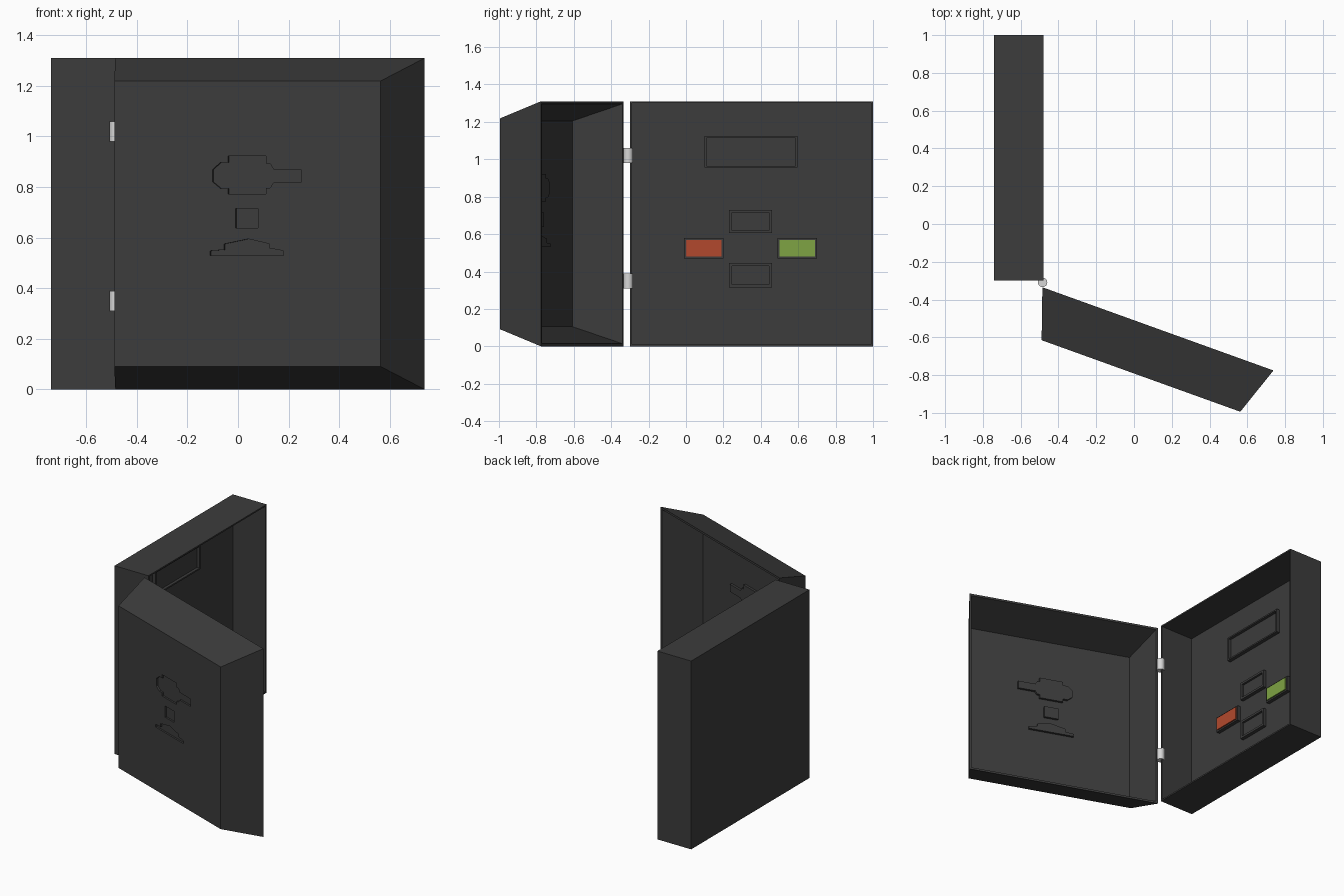
import bpy, bmesh, math
from mathutils import Vector

cube = bpy.data.objects.get("Cube")
if cube:
    bpy.data.objects.remove(cube, do_unlink=True)


def material(name, rgb, rough=0.6):
    m = bpy.data.materials.new(name)
    m.use_nodes = True
    m.diffuse_color = (*rgb, 1)
    bsdf = next(n for n in m.node_tree.nodes if n.type == 'BSDF_PRINCIPLED')
    bsdf.inputs["Base Color"].default_value = (*rgb, 1)
    bsdf.inputs["Roughness"].default_value = rough
    return m


DARK = material("charcoal", (0.045, 0.045, 0.045))
RED = material("button red", (0.45, 0.066, 0.026))
GREEN = material("button green", (0.21, 0.37, 0.057))
STEEL = material("hinge steel", (0.68, 0.68, 0.68))

# Local frames (origin, width direction, outward depth direction); height is z
ANGLE = math.radians(19.8)
C, S = math.cos(ANGLE), math.sin(ANGLE)
BOX = (Vector((-0.48, -0.30, 0)), Vector((0, 1, 0)), Vector((-1, 0, 0)))
LID = (Vector((-0.485, -0.335, 0)), Vector((C, -S, 0)), Vector((-S, -C, 0)))


def place(frame, u, n, z):
    o, a, b = frame
    return o + a * u + b * n + Vector((0, 0, z))


def finish(name, bm, mat):
    bmesh.ops.recalc_face_normals(bm, faces=bm.faces)
    mesh = bpy.data.meshes.new(name)
    bm.to_mesh(mesh)
    bm.free()
    mesh.materials.append(mat)
    ob = bpy.data.objects.new(name, mesh)
    bpy.context.collection.objects.link(ob)
    return ob


def tray(name, frame, u0, u1, z0, z1, n0, n1, wall, inset=0.0, mat=DARK):
    """Open tray: mouth at depth n0, closed floor at depth n1."""
    bm = bmesh.new()
    rings = []
    for d, n in ((0, n0), (inset, n1), (inset + wall, n1 - wall), (wall, n0)):
        corners = ((u0 + d, z0 + d), (u1 - d, z0 + d), (u1 - d, z1 - d), (u0 + d, z1 - d))
        rings.append([bm.verts.new(place(frame, u, n, z)) for u, z in corners])
    for k in range(4):
        a, b = rings[k], rings[(k + 1) % 4]
        if k == 1:      # outer and inner floor
            bm.faces.new(a)
            bm.faces.new(b)
            continue
        for i in range(4):
            j = (i + 1) % 4
            bm.faces.new((a[i], a[j], b[j], b[i]))
    return finish(name, bm, mat)


def prism(name, frame, outline, n0, n1, mat=DARK):
    bm = bmesh.new()
    a = [bm.verts.new(place(frame, u, n0, z)) for u, z in outline]
    b = [bm.verts.new(place(frame, u, n1, z)) for u, z in outline]
    bm.faces.new(a)
    bm.faces.new(b)
    for i in range(len(a)):
        j = (i + 1) % len(a)
        bm.faces.new((a[i], a[j], b[j], b[i]))
    return finish(name, bm, mat)


def rect(u0, u1, z0, z1):
    return [(u0, z0), (u1, z0), (u1, z1), (u0, z1)]


# Main case and sloped lid
H, DEPTH, LID_DEPTH, SKIN = 1.31, 0.26, 0.265, 0.014
tray("case", BOX, 0, 1.30, 0, H, 0, DEPTH, 0.01)
lid = tray("lid", LID, 0, 1.30, 0, H, 0, LID_DEPTH, SKIN, inset=0.091)

# Sunken shapes on the lid, given as width and height seen from the front
device = [(-.10, .82), (-.07, .795), (-.04, .795), (-.04, .773), (.11, .773), (.11, .797),
          (.127, .797), (.14, .818), (.25, .818), (.25, .87), (.14, .87), (.127, .893),
          (.11, .893), (.11, .922), (-.04, .922), (-.04, .897), (-.07, .897), (-.10, .87)]
block = rect(-.01, .08, .638, .716)
base = [(-.11, .53), (.18, .53), (.18, .548), (.125, .558), (.125, .575), (.04, .595),
        (-.055, .575), (-.055, .552), (-.11, .548)]
cutters = []
for label, shape in (("device", device), ("block", block), ("base", base)):
    outline = [((x + 0.485 + S * LID_DEPTH) / C, z) for x, z in shape]
    prism(label + "_relief", LID, outline, LID_DEPTH - 0.03, LID_DEPTH - 0.012)
    cutter = prism(label + "_cutter", LID, outline, LID_DEPTH - 0.04, LID_DEPTH + 0.02)
    cutter.hide_render = True
    cutters.append(cutter)
    mod = lid.modifiers.new(label, 'BOOLEAN')
    mod.operation = 'DIFFERENCE'
    mod.solver = 'EXACT'
    mod.object = cutter
cut = bpy.data.meshes.new_from_object(lid.evaluated_get(bpy.context.evaluated_depsgraph_get()))
lid.modifiers.clear()
lid.data = cut
for cutter in cutters:
    bpy.data.objects.remove(cutter, do_unlink=True)

# Raised frames on the inner panel (y range, z range)
for name, y0, y1, z0, z1, wall in (
        ("display_frame", 0.10, 0.595, 0.955, 1.125, 0.010),
        ("upper_key_frame", 0.23, 0.46, 0.605, 0.73, 0.015),
        ("lower_key_frame", 0.23, 0.46, 0.315, 0.445, 0.015),
        ("red_button_frame", -0.01, 0.20, 0.47, 0.578, 0.010),
        ("green_button_frame", 0.49, 0.70, 0.47, 0.578, 0.010)):
    tray(name, BOX, y0 + 0.30, y1 + 0.30, z0, z1, 0.225, 0.255, wall)

# Coloured buttons
for name, y0, mat in (("red_button", -0.01, RED), ("green_button", 0.49, GREEN)):
    prism(name, BOX, rect(y0 + 0.31, y0 + 0.50, 0.48, 0.568), 0.217, 0.25, mat)

# Hinge barrels
for name, z in (("lower_hinge", 0.35), ("upper_hinge", 1.02)):
    bpy.ops.mesh.primitive_cylinder_add(vertices=24, radius=0.025, depth=0.08,
                                        location=(-0.484, -0.309, z))
    ob = bpy.context.object
    ob.name = name
    ob.data.materials.append(STEEL)
    bpy.ops.object.shade_smooth_by_angle()
